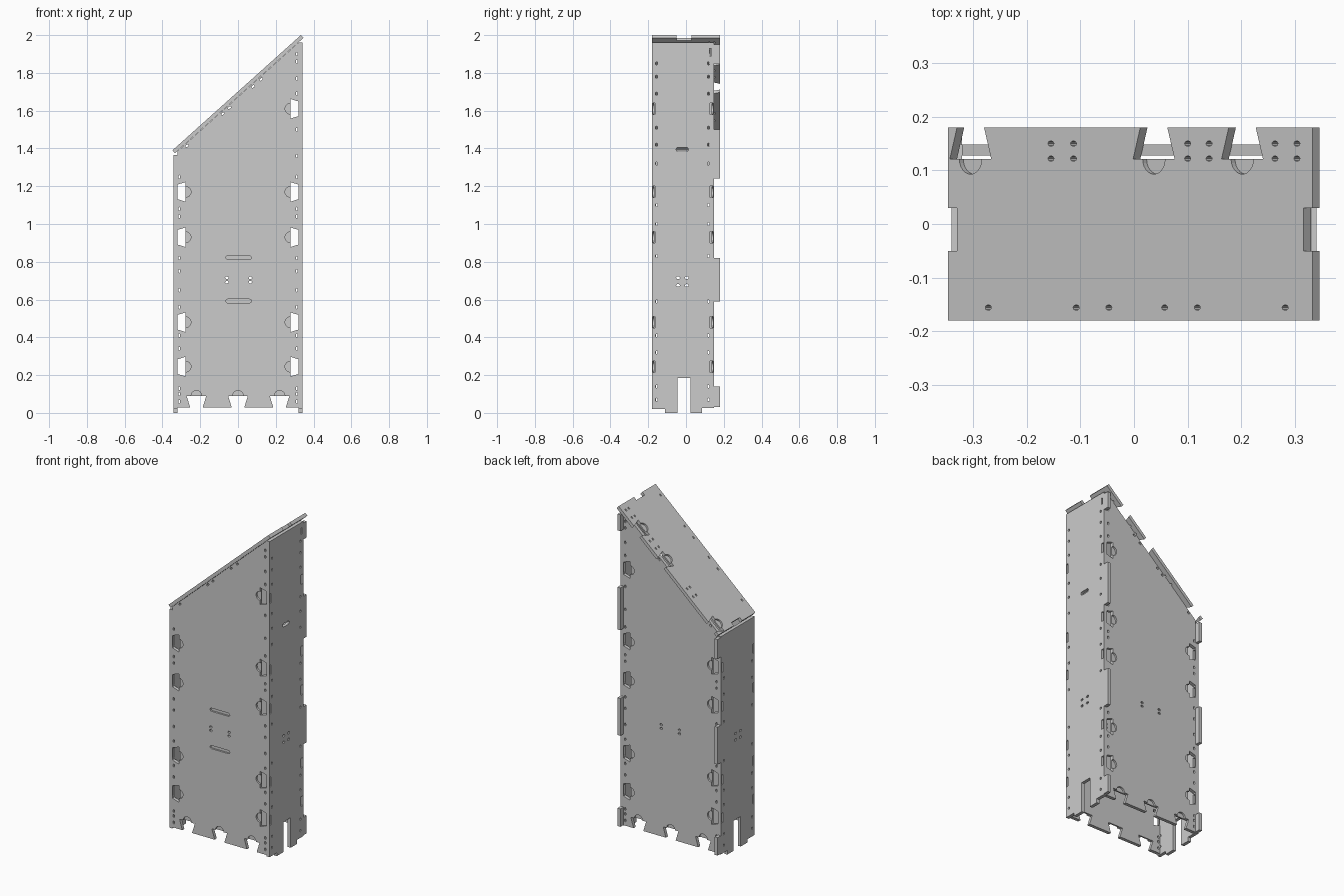
import bpy, bmesh, math
from math import sin, cos, pi

if "Cube" in bpy.data.objects:
    bpy.data.objects.remove(bpy.data.objects["Cube"])

T = 0.02                                   # board thickness
SX, Y0, Y1 = 0.341, -0.18, 0.148           # outer faces of the walls
ANG = math.atan2(0.61, 0.68)               # roof slope
CA, SA, TA = cos(ANG), sin(ANG), math.tan(ANG)


def roof_under(x):
    return 1.39 + (x + 0.347) * TA - 0.021 / CA


# ---- 2D shapes ----
def rect(u0, u1, v0, v1):
    return [(u0, v0), (u1, v0), (u1, v1), (u0, v1)]


def slot(u, v, length, width, a=0.0):
    r, h = width / 2, (length - width) / 2
    pts = []
    for i in range(10):
        t = -pi / 2 + pi * (i % 5) / 4 + (pi if i > 4 else 0)
        p, q = r * cos(t) + (h if i < 5 else -h), r * sin(t)
        pts.append((u + p * cos(a) - q * sin(a), v + p * sin(a) + q * cos(a)))
    return pts


def dovetail(u, v, dx, dy):
    return [(u + dx * d - dy * s, v + dy * d + dx * s)
            for d, s in ((0, -0.052), (0.075, -0.029), (0.075, 0.029), (0, 0.052))]


def disc(u, v, r=0.028, n=24):
    return [(u + r * cos(2 * pi * i / n), v + r * sin(2 * pi * i / n)) for i in range(n)]


# ---- board building ----
def prisms(name, shapes, w0, w1):
    bm = bmesh.new()
    for pts in shapes:
        a = [bm.verts.new((u, v, w0)) for u, v in pts]
        b = [bm.verts.new((u, v, w1)) for u, v in pts]
        bm.faces.new(a)
        bm.faces.new(b)
        for i in range(len(pts)):
            j = (i + 1) % len(pts)
            bm.faces.new((a[i], a[j], b[j], b[i]))
    bmesh.ops.recalc_face_normals(bm, faces=bm.faces)
    me = bpy.data.meshes.new(name)
    bm.to_mesh(me)
    bm.free()
    ob = bpy.data.objects.new(name, me)
    bpy.context.collection.objects.link(ob)
    return ob


def board(name, outline, through, pockets, place):
    """Slab with through cuts and half-depth pockets, placed by a (u, v, w) mapping."""
    ob = prisms(name, [outline], 0, T)
    cutters = [prisms("cutter", through, -0.03, T + 0.03)]
    if pockets:
        cutters.append(prisms("pocket_cutter", pockets, -0.03, T * 0.55))
    for c in cutters:
        c.hide_render = True
        m = ob.modifiers.new("cut", 'BOOLEAN')
        m.operation, m.solver, m.object = 'DIFFERENCE', 'EXACT', c
    dg = bpy.context.evaluated_depsgraph_get()
    me = bpy.data.meshes.new_from_object(ob.evaluated_get(dg))
    ob.modifiers.clear()
    for c in cutters:
        bpy.data.objects.remove(c)
    bm = bmesh.new()
    bm.from_mesh(me)
    for v in bm.verts:
        v.co = place(*v.co)
    bmesh.ops.recalc_face_normals(bm, faces=bm.faces)
    bm.to_mesh(me)
    bm.free()
    ob.data = me


# ---- front and back walls ----
DOVES = [0.245, 0.48, 0.93, 1.17]
HOLES = [0.06, 0.10, 0.13, 0.34, 0.41, 0.56, 0.65, 0.75, 0.82, 1.04, 1.08, 1.25]
HIGH = [1.36, 1.5, 1.69, 1.77, 1.86, 1.9]
xi = SX - T
wall = [(-xi, 0.028), (xi, 0.028), (xi, roof_under(xi)), (-xi, roof_under(-xi))]
cuts, pockets = [], []
for sx in (-1, 1):
    right = sx > 0
    for z in DOVES + ([1.61] if right else []):
        cuts.append(dovetail(sx * 0.277, z, sx, 0))
        pockets.append(disc(sx * 0.277, z))
    for z in HOLES + (HIGH if right else []):
        cuts.append(slot(sx * 0.311, z, 0.018, 0.010, pi / 2))
    for z in (0.715, 0.692):
        cuts.append(slot(0.003 + sx * 0.062, z, 0.018, 0.012))
for x in (-0.22, 0, 0.22):
    cuts.append(dovetail(x, 0.09, 0, -1))
    pockets.append(disc(x, 0.09))
for x in (-0.27, -0.08, -0.045, 0.08, 0.122):
    cuts.append(slot(x, roof_under(x) - 0.005 - 0.012, 0.018, 0.010, ANG))
grips = [slot(0.003, z, 0.135, 0.02) for z in (0.822, 0.592)]
board("front_wall", wall, cuts, pockets + grips, lambda u, v, w: (u, Y0 + w, v))
board("back_wall", wall, cuts, pockets, lambda u, v, w: (u, Y1 - w, v))


# ---- side walls with rear tabs and feet ----
def side(name, top, tabs, doves, holes, extra, place):
    pts = [(Y0, 0.02), (-0.11, 0.02), (-0.11, 0), (-0.045, 0), (-0.045, 0.185),
           (0.025, 0.185), (0.025, 0), (0.085, 0), (0.085, 0.025), (Y1, 0.025)]
    for a, b in tabs:
        pts += [(Y1, a), (0.18, a), (0.18, b), (Y1, b)]
    if pts[-1][1] < top:
        pts.append((Y1, top))
    pts.append((Y0, top))
    cuts = list(extra)
    for z in doves:
        cuts += [rect(-0.176, -0.164, z - 0.03, z + 0.03), rect(0.128, 0.144, z - 0.03, z + 0.03)]
    for z in holes:
        cuts += [slot(y, z, 0.016, 0.011, pi / 2) for y in (-0.156, 0.119)]
    cuts += [slot(y, z, 0.02, 0.013) for y in (-0.042, 0.004) for z in (0.715, 0.675)]
    board(name, pts, cuts, [], place)


TABS = [(0.03, 0.14), (0.59, 0.82), (1.24, 1.36)]
S_HOLES = [0.07, 0.14, 0.32, 0.41, 0.59, 0.83, 1.0, 1.1]
side("left_wall", 1.365, TABS, DOVES, S_HOLES, [],
     lambda u, v, w: (-SX + w, u, v))
side("right_wall", 1.962, TABS[:2] + [(1.24, 1.5), (1.85, 1.95)], DOVES + [1.61],
     S_HOLES + [1.32, 1.42, 1.51, 1.69, 1.78, 1.85],
     [slot(-0.02, 1.395, 0.065, 0.022), rect(0.124, 0.134, 1.89, 1.93)],
     lambda u, v, w: (SX - w, u, v))


# ---- sloping roof board ----
def s_of(x):
    return (x + 0.347) / CA


L = 0.68 / CA
cuts = [rect(-0.02, 0.022, -0.05, 0.03), rect(L - 0.022, L + 0.02, -0.05, 0.03)]
pockets = []
for x in (-0.305, 0.037, 0.202):
    cuts.append(dovetail(s_of(x), 0.121, 0, 1))
    pockets.append(disc(s_of(x), 0.121))
for x in (-0.155, -0.113, 0.1, 0.14, 0.263, 0.304):
    cuts += [slot(s_of(x), y, 0.015, 0.009) for y in (0.122, 0.15)]
for x in (-0.272, -0.108, -0.047, 0.057, 0.118, 0.282):
    cuts.append(slot(s_of(x), -0.156, 0.015, 0.009))
board("roof", rect(0, L, -0.18, 0.18), cuts, pockets,
      lambda u, v, w: (-0.347 + u * CA + w * SA, v, 1.39 + u * SA - w * CA))
